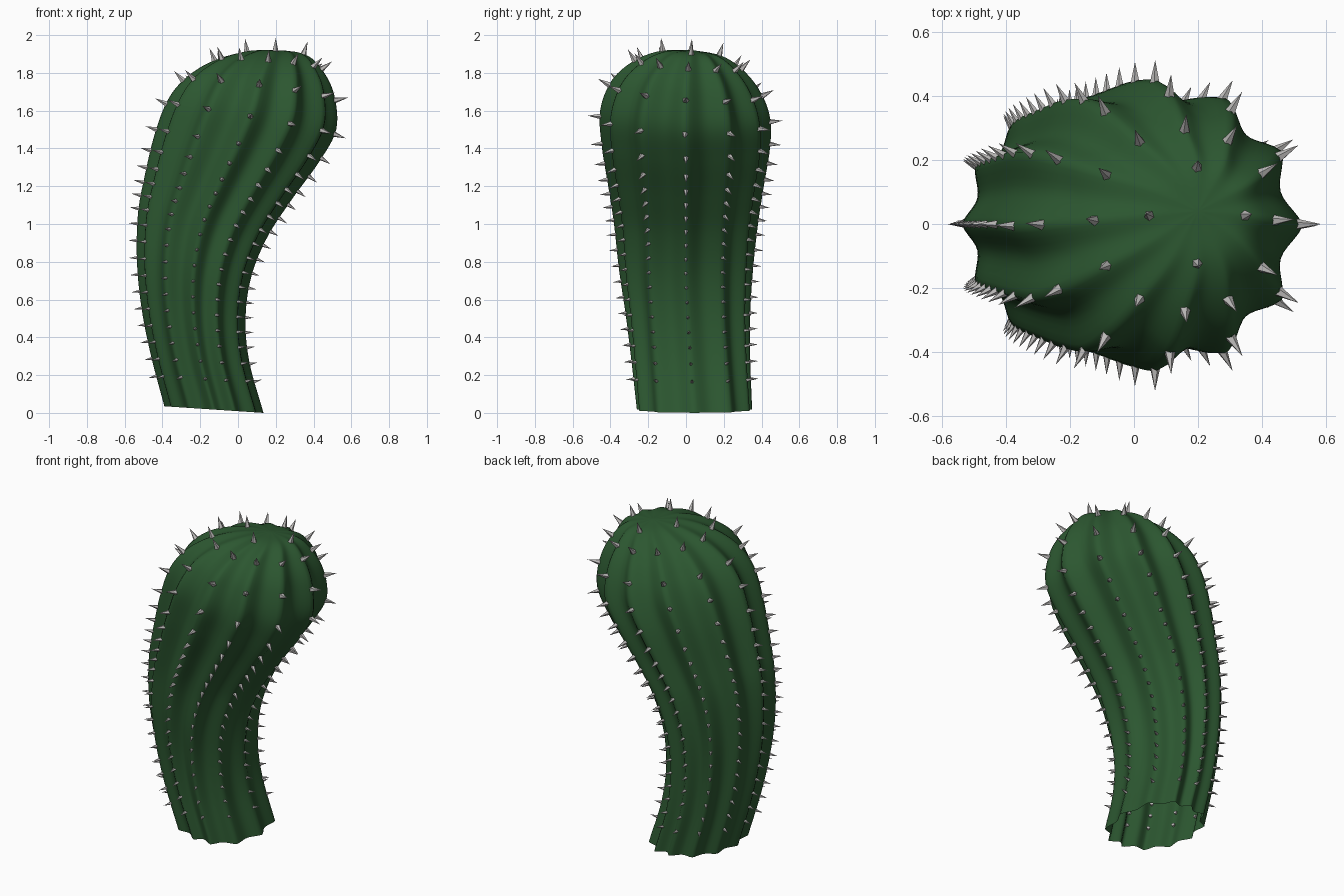
import bpy, bmesh, math
from mathutils import Vector

if "Cube" in bpy.data.objects:
    bpy.data.objects.remove(bpy.data.objects["Cube"])

RIBS, STEPS, SIDES = 12, 6, 120

# Cross-sections bottom to top: left x, left z, right x, right z, centre y, half depth
SECTIONS = [
    (-.39, .035, .135, .0, .045, .305),
    (-.46, .30, .06, .27, .025, .315),
    (-.51, .55, .04, .50, .01, .33),
    (-.535, .80, .07, .72, .0, .355),
    (-.53, 1.05, .155, .93, .0, .38),
    (-.495, 1.25, .285, 1.13, .0, .41),
    (-.44, 1.48, .43, 1.33, .0, .445),
    (-.37, 1.66, .52, 1.50, -.005, .45),
    (-.275, 1.775, .51, 1.68, .0, .395),
    (-.14, 1.86, .45, 1.81, .01, .295),
    (.03, 1.91, .36, 1.895, .025, .165),
    (.20, 1.92, .20, 1.92, .04, .0),
]
LAST = len(SECTIONS) - 1


def section(u):
    """Smooth interpolation between cross-sections."""
    i = min(max(int(u), 0), LAST - 1)
    t = u - i
    p1, p2 = SECTIONS[i], SECTIONS[i + 1]
    p0 = SECTIONS[i - 1] if i > 0 else [2 * a - b for a, b in zip(p1, p2)]
    p3 = SECTIONS[i + 2] if i + 2 <= LAST else [2 * b - a for a, b in zip(p1, p2)]
    return [.5 * (2 * b + (c - a) * t + (2 * a - 5 * b + 4 * c - d) * t * t
                  + (3 * b - a - 3 * c + d) * t ** 3)
            for a, b, c, d in zip(p0, p1, p2, p3)]


def surface(u, ang):
    """Point on the ribbed skin."""
    lx, lz, rx, rz, cy, ry = section(u)
    k = 1 - .125 * abs(math.sin(ang * RIBS / 2)) ** 1.35
    # the right side is squarer near the foot
    low = max(0, 1 - u / 4)
    if math.cos(ang) > 0:
        bulge = math.sin(2 * ang)
        k *= 1 + .06 * low * bulge * bulge
        ang += (.03 + .1 * low) * bulge
    c, s = math.cos(ang) * k, math.sin(ang) * k
    # the dome leans slightly to the back
    lean = .035 * max(0, min(1, (u - 6) / 2)) * (ry / .45)
    return Vector(((lx + rx) / 2 + (rx - lx) / 2 * c, cy + ry * s,
                   (lz + rz) / 2 + (rz - lz) / 2 * c - lean * s))


def add_object(name, bm, color):
    mesh = bpy.data.meshes.new(name)
    bm.to_mesh(mesh)
    bm.free()
    mat = bpy.data.materials.new(name)
    mat.diffuse_color = (*color, 1)
    mat.use_nodes = True
    mat.node_tree.nodes["Principled BSDF"].inputs["Base Color"].default_value = mat.diffuse_color
    mesh.materials.append(mat)
    ob = bpy.data.objects.new(name, mesh)
    bpy.context.collection.objects.link(ob)
    return ob


# Ribbed, bent body, open underneath
bm = bmesh.new()
rings = [[bm.verts.new(surface(n / STEPS, math.tau * k / SIDES)) for k in range(SIDES)]
         for n in range(LAST * STEPS)]
for a, b in zip(rings, rings[1:]):
    for k in range(SIDES):
        j = (k + 1) % SIDES
        bm.faces.new((a[k], a[j], b[j], b[k]))
pole = bm.verts.new(surface(LAST, 0))
for k in range(SIDES):
    bm.faces.new((rings[-1][k], rings[-1][(k + 1) % SIDES], pole))
for f in bm.faces:
    f.smooth = True
add_object("cactus_body", bm, (.025, .095, .03))

# Spines in rows along every rib crest
bm = bmesh.new()
rows = [.6 + .355 * n for n in range(14)] + [5.6, 6.1, 6.85, 7.85, 9.1, 10.1]
for u in rows:
    for r in range(RIBS):
        if u > 10 and r % 3:
            continue
        ang = math.tau * r / RIBS
        p = surface(u, ang)
        along = surface(u + .05, ang) - surface(u - .05, ang)
        across = surface(u, ang + .08) - surface(u, ang - .08)
        n = across.cross(along).normalized()
        side = across.normalized()
        up = n.cross(side)
        size = .042 + .027 * min(1, max(0, (u - 3) / 5))
        w = size * .28
        base = [bm.verts.new(p - n * .014 + (side * math.cos(a) + up * math.sin(a)) * w)
                for a in (math.tau * k / 5 for k in range(5))]
        tip = bm.verts.new(p + n * size)
        for k in range(5):
            bm.faces.new((base[k], base[(k + 1) % 5], tip))
        bm.faces.new(base[::-1])
add_object("spines", bm, (.5, .49, .48))
